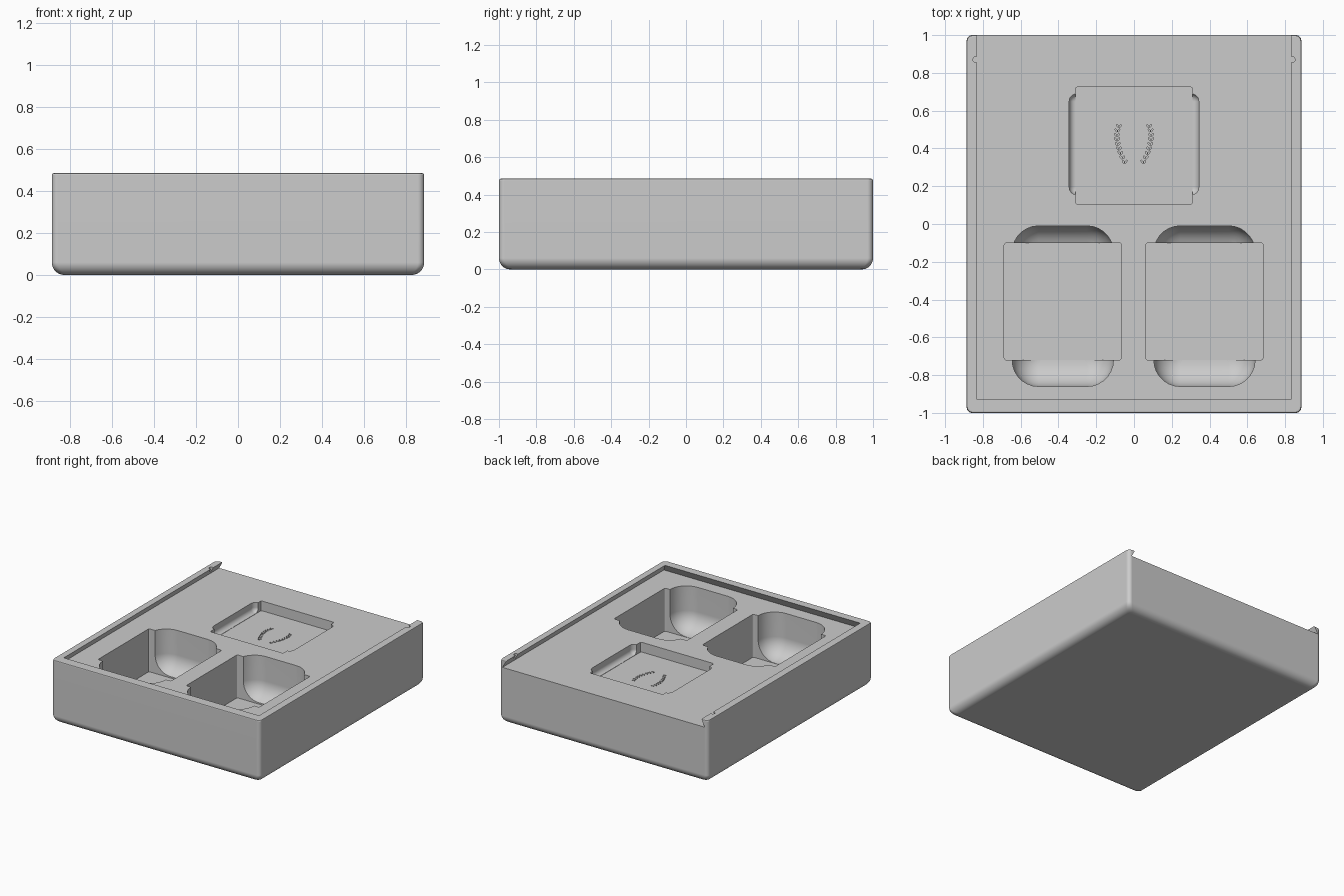
import bpy, bmesh, math
from mathutils import Vector

old = bpy.data.objects.get("Cube")
if old:
    bpy.data.objects.remove(old, do_unlink=True)

HALF_X, HALF_Y, TOP = 0.886, 1.0, 0.485
DECK = 0.43           # floor of the lid channel
DEEP, SHALLOW = 0.10, 0.355

grey = bpy.data.materials.new("light_grey")
grey.use_nodes = True
colour = (0.6, 0.6, 0.6, 1)
grey.diffuse_color = colour
grey.node_tree.nodes["Principled BSDF"].inputs["Base Color"].default_value = colour


def rounded_rect(cx, cy, hx, hy, r, n=7):
    pts = []
    for k, (sx, sy) in enumerate(((1, 1), (-1, 1), (-1, -1), (1, -1))):
        for i in range(n + 1):
            a = math.pi / 2 * (k + i / n)
            pts.append((cx + sx * (hx - r) + r * math.cos(a),
                        cy + sy * (hy - r) + r * math.sin(a)))
    return pts


def loft(bm, rings):
    """Skin a stack of (height, outline) rings into a closed solid."""
    rows = [[bm.verts.new((x, y, z)) for x, y in pts] for z, pts in rings]
    for a, b in zip(rows, rows[1:]):
        for i in range(len(a)):
            j = (i + 1) % len(a)
            bm.faces.new((a[i], a[j], b[j], b[i]))
    bm.faces.new(rows[0][::-1])
    bm.faces.new(rows[-1])


def make(name, *solids):
    bm = bmesh.new()
    for rings in solids:
        loft(bm, rings)
    bmesh.ops.recalc_face_normals(bm, faces=bm.faces)
    mesh = bpy.data.meshes.new(name)
    bm.to_mesh(mesh)
    bm.free()
    mesh.materials.append(grey)
    ob = bpy.data.objects.new(name, mesh)
    bpy.context.collection.objects.link(ob)
    return ob


def bowl(cx, cy, hx, hy, r, fillet, z0, z1, steps=9):
    """Rounded box whose bottom edge is filleted."""
    rings = []
    for i in range(steps + 1):
        a = math.pi / 2 * i / steps
        d = fillet * (1 - math.sin(a))
        rings.append((z0 + fillet * (1 - math.cos(a)),
                      rounded_rect(cx, cy, hx - d, hy - d, max(r - d, 0.012))))
    return rings + [(z1, rounded_rect(cx, cy, hx, hy, r))]


def prism(pts, z0, z1):
    return [(z0, pts), (z1, pts)]


def leaf(base, tip, width):
    b, t = Vector(base), Vector(tip)
    side = Vector((b.y - t.y, t.x - b.x)).normalized() * width
    shape = ((0, 0), (0.3, 0.8), (0.55, 1), (0.8, 0.65), (1, 0), (0.8, -0.65), (0.55, -1), (0.3, -0.8))
    return [tuple(b.lerp(t, u) + side * v) for u, v in shape]


# Tray body with rounded lower edge and a fine bevel on the rim
rings = []
for i in range(9):
    a = math.pi / 2 * i / 8
    d = 0.06 * (1 - math.sin(a))
    rings.append((0.06 * (1 - math.cos(a)), rounded_rect(0, 0, HALF_X - d, HALF_Y - d, 0.03)))
for d, z in ((0, TOP - 0.01), (0.003, TOP - 0.003), (0.01, TOP)):
    rings.append((z, rounded_rect(0, 0, HALF_X - d, HALF_Y - d, 0.03)))
tray = make("tray_body", rings)


# Dovetail lid channel, open at the back
def channel(hx, front):
    return [(-hx, front), (hx, front), (hx, 1.1), (-hx, 1.1)]


cutters = [make("lid_channel_cutter", [(DECK, channel(0.86, -0.96)),
                                       (2 * TOP - DECK, channel(0.80, -0.90))])]

# Lid catch notches in the rails
cutters.append(make("catch_notch_cutter", *[
    prism(rounded_rect(s * 0.835, 0.87, 0.0175, 0.016, 0.0155), DECK + 0.002, 0.52)
    for s in (-1, 1)]))

# Deep front pockets with finger scoops at both ends
for side, x in (("right", -0.377), ("left", 0.373)):
    cutters.append(make(side + "_pocket_cutter",
                        prism(rounded_rect(x, -0.41, 0.31, 0.31, 0.012, 3), DEEP, 0.47)))
    cutters.append(make(side + "_scoop_cutter",
                        bowl(x, -0.435, 0.268, 0.425, 0.14, 0.139, DEEP + 0.002, 0.465)))

# Shallow back pocket with side scoops
cutters.append(make("back_pocket_cutter",
                    prism(rounded_rect(0, 0.415, 0.31, 0.31, 0.012, 3), SHALLOW, 0.47)))
cutters.append(make("back_scoop_cutter",
                    bowl(0, 0.422, 0.343, 0.267, 0.04, 0.035, SHALLOW + 0.002, 0.465)))

# Engraved sprigs in the deep pockets
for side, x in (("right", 0), ("left", 0.75)):
    root = Vector((x - 0.382, -0.44))
    shapes = []
    for tip in ((0.003, 0.138), (-0.1, 0.095), (-0.1, -0.06)):
        t = Vector(tip)
        shapes.append(leaf(root + t * 0.1, root + t, 0.027))
    stem = Vector((0.11, -0.075))
    shapes.append(leaf(root + stem * 0.08, root + stem, 0.004))
    cutters.append(make(side + "_sprig_cutter",
                        *[prism(p, DEEP - 0.006, DEEP + 0.03) for p in shapes]))

# Engraved pair of leafy arcs in the back pocket
shapes = []
for s in (-1, 1):
    for i in range(9):
        u = i / 8
        y = 0.32 + 0.19 * u
        x = 0.1 - 0.05 * (1 - u) ** 2 - 0.02 * u ** 4
        for out in (-1, 1):
            base = (s * (x + out * 0.0015), y)
            shapes.append(leaf(base, (s * (x + out * 0.012), y + 0.018), 0.004))
cutters.append(make("leaf_arc_cutter", *[prism(p, SHALLOW - 0.015, SHALLOW + 0.02) for p in shapes]))

# Carve everything and tidy up
bpy.ops.object.select_all(action='DESELECT')
bpy.context.view_layer.objects.active = tray
tray.select_set(True)
for cutter in cutters:
    mod = tray.modifiers.new(cutter.name, 'BOOLEAN')
    mod.operation = 'DIFFERENCE'
    mod.solver = 'EXACT'
    mod.object = cutter
    bpy.ops.object.modifier_apply(modifier=mod.name)
    bpy.data.objects.remove(cutter, do_unlink=True)

bpy.ops.object.shade_smooth_by_angle(angle=math.radians(30))
weighted = tray.modifiers.new("weighted_normals", 'WEIGHTED_NORMAL')
weighted.keep_sharp = True
